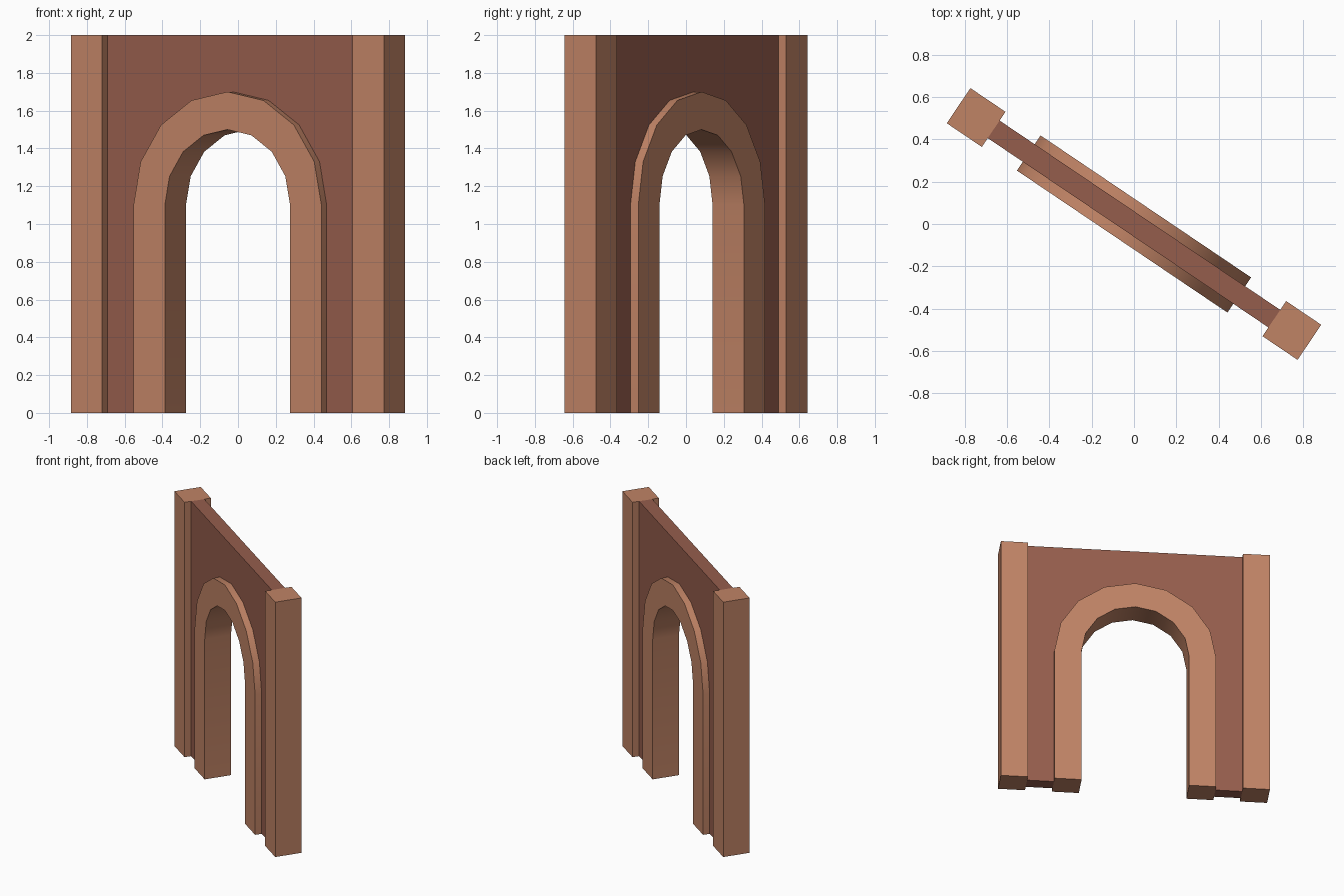
import bpy, bmesh, math

if "Cube" in bpy.data.objects:
    bpy.data.objects.remove(bpy.data.objects["Cube"])

TURN = math.radians(-34)   # the whole gateway is turned about z


def material(name, rgb):
    m = bpy.data.materials.new(name)
    m.diffuse_color = (*rgb, 1)
    m.use_nodes = True
    m.node_tree.nodes["Principled BSDF"].inputs["Base Color"].default_value = m.diffuse_color
    return m


light_brick = material("light terracotta", (0.53, 0.228, 0.131))
dark_brick = material("dark terracotta", (0.302, 0.110, 0.073))


def arch(radius, spring=1.1, segments=8):
    """Outline of an arched opening, from left foot to right foot."""
    pts = [(-radius, 0.0)]
    for i in range(segments + 1):
        a = math.pi * (1 - i / segments)
        pts.append((radius * math.cos(a), spring + radius * math.sin(a)))
    return pts + [(radius, 0.0)]


def slab(name, outline, y0, y1, mat):
    """Extrude an x-z outline between two depths."""
    bm = bmesh.new()
    face = bm.faces.new([bm.verts.new((x, y0, z)) for x, z in outline])
    new = bmesh.ops.extrude_face_region(bm, geom=[face])["geom"]
    bmesh.ops.translate(bm, vec=(0, y1 - y0, 0),
                        verts=[v for v in new if isinstance(v, bmesh.types.BMVert)])
    bmesh.ops.recalc_face_normals(bm, faces=bm.faces)
    # smooth the curve, keep the corners crisp
    for f in bm.faces:
        f.smooth = True
    for e in bm.edges:
        e.smooth = e.calc_face_angle(0) < math.radians(30)
    mesh = bpy.data.meshes.new(name)
    bm.to_mesh(mesh)
    bm.free()
    mesh.materials.append(mat)
    ob = bpy.data.objects.new(name, mesh)
    ob.rotation_euler.z = TURN
    bpy.context.collection.objects.link(ob)
    return ob


# Arch surround
slab("arch_surround", arch(0.6) + arch(0.4)[::-1], -0.1, 0.1, light_brick)

# Thin wall with the arched opening
slab("wall", arch(0.6) + [(0.8, 0), (0.8, 2), (-0.8, 2), (-0.8, 0)],
     -0.05, 0.05, dark_brick)

# Square pillars at both ends
for side, x in (("left", -0.9), ("right", 0.9)):
    slab(side + "_pillar",
         [(x - 0.1, 0), (x + 0.1, 0), (x + 0.1, 2), (x - 0.1, 2)],
         -0.1, 0.1, light_brick)
